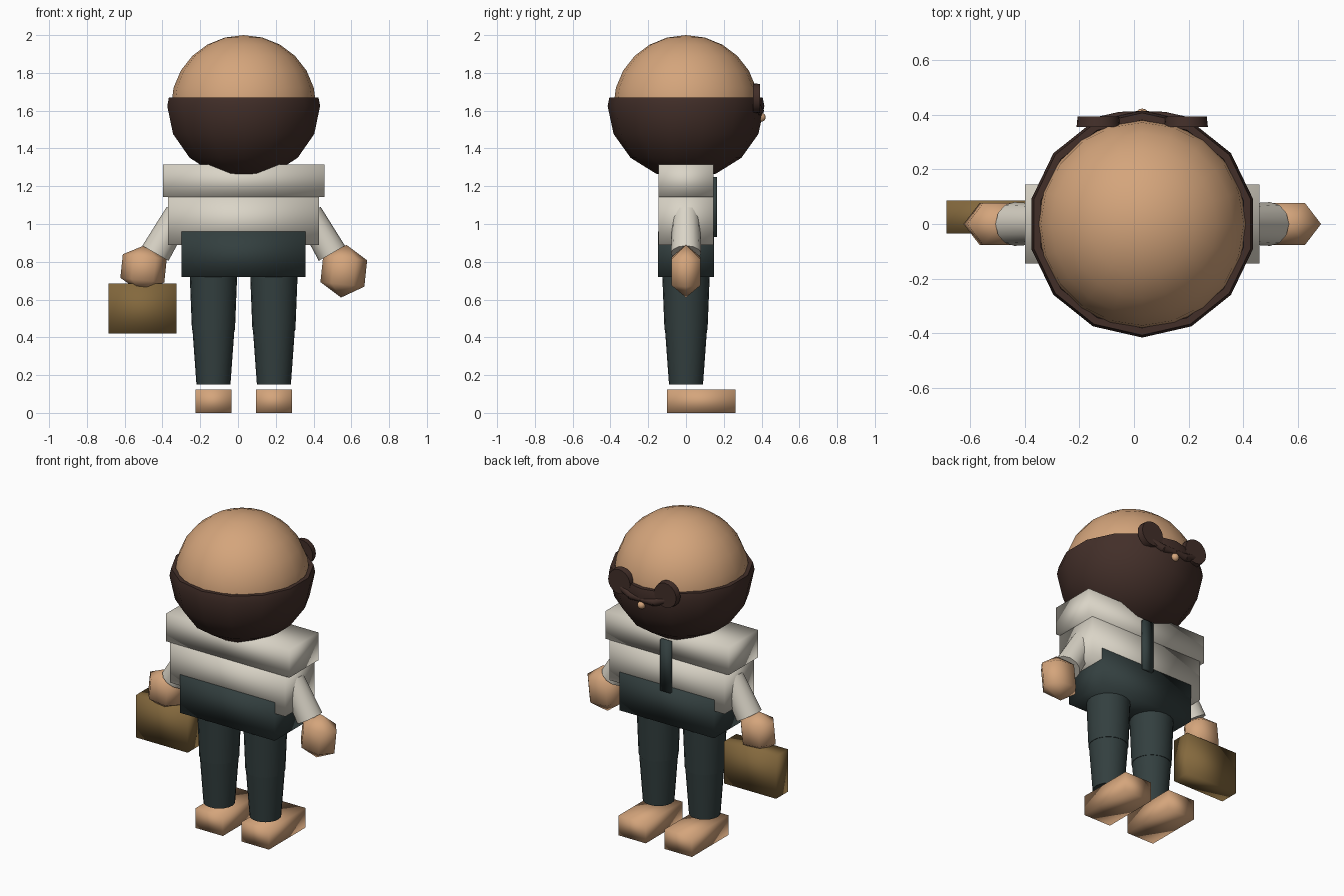
import bpy, bmesh, math
from mathutils import Vector, Matrix

if "Cube" in bpy.data.objects:
    bpy.data.objects.remove(bpy.data.objects["Cube"])

CX = 0.03  # body centre line


def material(name, rgb):
    m = bpy.data.materials.new(name)
    m.diffuse_color = (*rgb, 1)
    m.use_nodes = True
    m.node_tree.nodes["Principled BSDF"].inputs["Base Color"].default_value = m.diffuse_color
    return m


SKIN = material("skin", (0.66, 0.375, 0.20))
BROWN = material("dark_brown", (0.055, 0.028, 0.022))
CREAM = material("cream", (0.70, 0.66, 0.57))
DARK = material("dark_green_grey", (0.033, 0.050, 0.050))
LEATHER = material("tan_leather", (0.23, 0.14, 0.047))


def finish(name, bm, mat, smooth=True):
    bmesh.ops.recalc_face_normals(bm, faces=bm.faces)
    for f in bm.faces:
        f.smooth = smooth
    me = bpy.data.meshes.new(name)
    bm.to_mesh(me)
    bm.free()
    me.materials.append(mat)
    ob = bpy.data.objects.new(name, me)
    bpy.context.collection.objects.link(ob)
    return ob


def box(name, lo, hi, mat):
    lo, hi = Vector(lo), Vector(hi)
    bm = bmesh.new()
    bmesh.ops.create_cube(bm, size=1)
    for v in bm.verts:
        v.co = (lo + hi) / 2 + v.co * (hi - lo)
    return finish(name, bm, mat)


def lathe(profile, segs, start=0.0):
    """Surface of revolution about z from (radius, z) points."""
    bm = bmesh.new()
    rings = []
    for r, z in profile:
        if r < 1e-5:
            rings.append([bm.verts.new((0, 0, z))] * segs)
        else:
            rings.append([bm.verts.new((r * math.cos(start + 2 * math.pi * i / segs),
                                        r * math.sin(start + 2 * math.pi * i / segs), z))
                          for i in range(segs)])
    for a, b in zip(rings, rings[1:]):
        for i in range(segs):
            j = (i + 1) % segs
            quad = list(dict.fromkeys((a[i], a[j], b[j], b[i])))
            bm.faces.new(quad)
    return bm


def arc(r, rz, rings):
    return [(r * math.cos(t), rz * math.sin(t)) for t in
            (-math.pi / 2 + math.pi * i / rings for i in range(rings + 1))]


def tube(name, a, b, ra, rb, mat, segs=16):
    a, b = Vector(a), Vector(b)
    d = b - a
    bm = lathe([(0, 0), (ra, 0), (rb, d.length), (0, d.length)], segs)
    bm.transform(Matrix.Translation(a) @ d.to_track_quat('Z', 'Y').to_matrix().to_4x4())
    ob = finish(name, bm, mat)
    sharpen(ob)
    return ob


def sharpen(ob):
    bpy.ops.object.select_all(action='DESELECT')
    ob.select_set(True)
    bpy.context.view_layer.objects.active = ob
    bpy.ops.object.shade_smooth_by_angle(angle=math.radians(40))


# head
bm = lathe(arc(0.384, 0.375, 12), 20, math.pi / 2)
bm.transform(Matrix.Translation((CX, 0, 1.625)))
finish("head", bm, SKIN)

# beard bowl with a thin rim
outer = arc(0.415, 0.388, 8)[:5] + [(0.406, 0.045)]
inner = [(0.38, 0.045), (0.375, 0.0), (0.25, -0.25), (0, -0.36)]
bm = lathe(outer + inner, 14, math.pi / 2)
bm.transform(Matrix.Translation((CX, 0, 1.625)))
sharpen(finish("beard", bm, BROWN))

# moustache curls and nose
for side, label in ((-1, "left"), (1, "right")):
    x = CX + side * 0.16
    tube(label + "_curl", (x, 0.355, 1.665), (x, 0.392, 1.665), 0.08, 0.076, BROWN, 20)
    pts = [(x, 0.37, 1.63), (CX + side * 0.08, 0.385, 1.60), (CX, 0.395, 1.60)]
    tube(label + "_moustache_outer", pts[0], pts[1], 0.022, 0.025, BROWN, 10)
    tube(label + "_moustache_inner", pts[1], pts[2], 0.025, 0.018, BROWN, 10)
bm = lathe(arc(0.024, 0.024, 8), 12)
bm.transform(Matrix.Translation((CX, 0.398, 1.565)))
finish("nose", bm, SKIN)

# torso
box("shoulders", (-0.398, -0.145, 1.142), (0.458, 0.145, 1.315), CREAM)
box("shirt", (-0.37, -0.145, 0.89), (0.43, 0.145, 1.142), CREAM)
box("hips", (-0.298, -0.147, 0.72), (0.358, 0.147, 0.96), DARK)
box("tie", (CX - 0.035, 0.14, 0.93), (CX + 0.035, 0.165, 1.25), DARK)

for side, label in ((-1, "left"), (1, "right")):
    # arm and hand
    tube(label + "_sleeve", (CX + side * 0.345, 0, 1.055), (CX + side * 0.467, 0, 0.845),
         0.072, 0.08, CREAM, 12)
    bm = lathe(arc(0.135, 0.14, 3), 6)
    bm.transform(Matrix.Translation((CX + side * 0.53, 0, 0.75 if side > 0 else 0.765))
                 @ Matrix.Rotation(math.radians(6), 4, 'Y')
                 @ Matrix.Diagonal((1, 0.75, 1 if side > 0 else 0.9, 1)))
    finish(label + "_hand", bm, SKIN)

    # leg and foot
    x = CX + side * 0.16
    tube(label + "_thigh", (x, 0, 0.44), (x, 0, 0.74), 0.114, 0.126, DARK, 20)
    tube(label + "_shin", (x, 0, 0.15), (x, 0, 0.44), 0.09, 0.111, DARK, 20)
    box(label + "_foot", (x - 0.095, -0.10, 0), (x + 0.095, 0.263, 0.123), SKIN)

# briefcase
box("briefcase", (-0.685, -0.035, 0.42), (-0.325, 0.085, 0.685), LEATHER)
